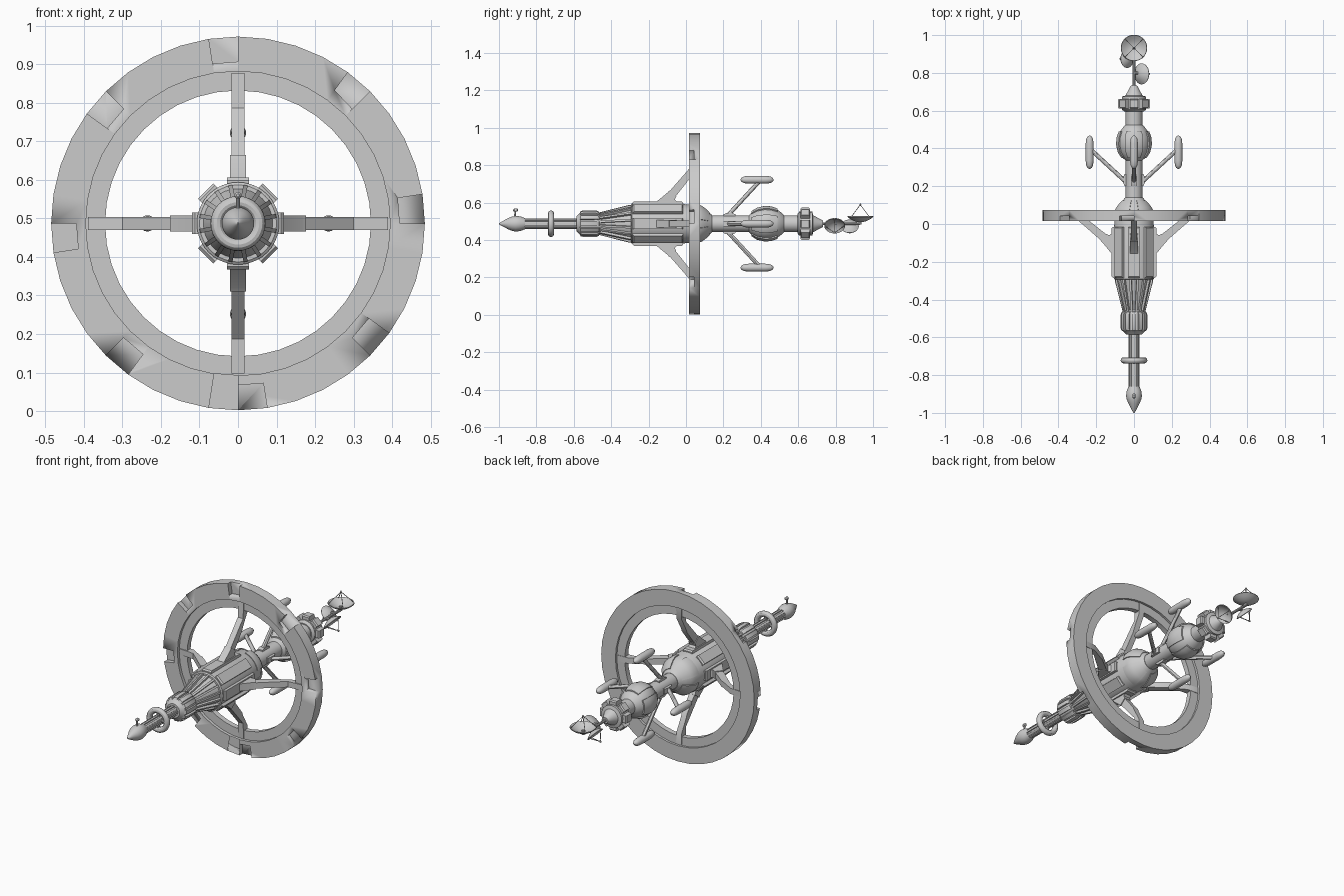
import bpy, bmesh
from math import cos, sin, pi, radians
from mathutils import Vector, Matrix

if "Cube" in bpy.data.objects:
    bpy.data.objects.remove(bpy.data.objects["Cube"])

AXIS = Matrix.Translation((0, 0, 0.487))   # everything is built around the y axis, then raised


def finish(name, bm, angle=30):
    bmesh.ops.remove_doubles(bm, verts=bm.verts, dist=1e-5)
    bmesh.ops.recalc_face_normals(bm, faces=bm.faces)
    bm.transform(AXIS)
    me = bpy.data.meshes.new(name)
    bm.to_mesh(me)
    bm.free()
    ob = bpy.data.objects.new(name, me)
    bpy.context.collection.objects.link(ob)
    bpy.ops.object.select_all(action='DESELECT')
    ob.select_set(True)
    bpy.context.view_layer.objects.active = ob
    bpy.ops.object.shade_smooth_by_angle(angle=radians(angle))
    return ob


def sweep(bm, section, a0, a1, n, M=Matrix()):
    """Turn a closed (y, r) section about the y axis from a0 to a1 degrees."""
    full = abs(a1 - a0) >= 360
    rings = []
    for i in range(n if full else n + 1):
        t = radians(a0 + (a1 - a0) * i / n)
        rings.append([bm.verts.new(M @ Vector((r * cos(t), y, r * sin(t)))) for y, r in section])
    m = len(section)
    for i in range(n):
        a, b = rings[i], rings[(i + 1) % len(rings)]
        for j in range(m):
            k = (j + 1) % m
            if section[j][1] == 0 and section[k][1] == 0:
                continue
            bm.faces.new((a[j], a[k], b[k], b[j]))
    if not full:
        bm.faces.new(rings[0])
        bm.faces.new(rings[-1])


def lathe(name, prof, seg=32, mats=(Matrix(),), closed=False):
    if not closed:
        prof = [(prof[0][0], 0)] + [p for p in prof if p[1] > 0] + [(prof[-1][0], 0)]
    bm = bmesh.new()
    for M in mats:
        sweep(bm, prof, 0, 360, seg, M)
    return finish(name, bm)


def arcs(name, section, spans, n):
    bm = bmesh.new()
    for a0, a1 in spans:
        sweep(bm, section, a0, a1, n)
    return finish(name, bm)


def prisms(name, pts, width, angles):
    """Extrude a (y, r) outline sideways and repeat it round the axis."""
    bm = bmesh.new()
    for a in angles:
        t = radians(a)
        rad, tan = Vector((cos(t), 0, sin(t))), Vector((-sin(t), 0, cos(t))) * width / 2
        l, r = ([bm.verts.new(rad * q + Vector((0, y, 0)) + tan * s) for y, q in pts] for s in (-1, 1))
        bm.faces.new(l)
        bm.faces.new(r)
        for j in range(len(pts)):
            k = (j + 1) % len(pts)
            bm.faces.new((l[j], l[k], r[k], r[j]))
    return finish(name, bm)


def aim(p, d):
    return Matrix.Translation(p) @ Vector((0, 1, 0)).rotation_difference(Vector(d)).to_matrix().to_4x4()


def rods(name, pairs, radius, seg=10):
    bm = bmesh.new()
    for p, q in pairs:
        d = Vector(q) - Vector(p)
        sweep(bm, [(0, 0), (0, radius), (d.length, radius), (d.length, 0)], 0, 360, seg, aim(p, d))
    return finish(name, bm)


def around(n, start=0):
    return [start + 360 * i / n for i in range(n)]


def polar(r, a, y):
    return Vector((r * cos(radians(a)), y, r * sin(radians(a))))


# Habitat ring with eight notches in its front rim
ring = lathe("habitat_ring", [(.015, .395), (.015, .485), (.075, .485), (.075, .395),
                              (.062, .395), (.062, .345), (.032, .345), (.032, .395)], 40, closed=True)
cutter = arcs("notch_cutter", [(0, .42), (0, .52), (.042, .52), (.042, .42)],
              [(a, a + 9) for a in around(8)], 1)
cutter.hide_render = True
cutter.hide_set(True)
cut = ring.modifiers.new("notches", 'BOOLEAN')
cut.operation, cut.solver, cut.object = 'DIFFERENCE', 'EXACT', cutter

# Bent spokes with thicker roots
prisms("spokes", [(-.1, .16), (.022, .30), (.028, .39), (.066, .39), (.062, .325), (.02, .25), (.015, .235),
                  (-.064, .135)], .033, around(4))
prisms("spoke_roots", [(-.165, .1), (-.165, .112), (-.098, .167), (-.09, .177), (-.052, .147), (-.06, .13),
                       (-.035, .1)], .042, around(4))

# Hub drum, rear dome and raised panels
lathe("hub_drum", [(-.295, .1), (-.29, .107), (-.015, .107), (0, .103), (.06, .103), (.085, .092),
                   (.11, .073), (.14, .046)], 40)
prisms("drum_panels", [(-.285, .095), (-.285, .112), (-.278, .119), (-.022, .119), (-.015, .112), (-.015, .095)],
       .056, around(8))
arcs("dome_panels", [(.03, .107), (.065, .107), (.088, .096), (.11, .079), (.125, .064), (.115, .055), (.03, .09)],
     [(a - 32, a + 32) for a in around(4, 45)], 8)

# Ribbed cone and collar ahead of the drum
lathe("front_cone", [(-.46, .048), (-.295, .09)])
prisms("cone_ribs", [(-.465, .045), (-.465, .06), (-.305, .101), (-.292, .1), (-.292, .08)], .011, around(16, 11.25))
lathe("front_collar", [(-.585, .04), (-.575, .05), (-.565, .061), (-.475, .063), (-.455, .055)])
prisms("collar_ribs", [(-.578, .04), (-.563, .067), (-.55, .071), (-.48, .071), (-.465, .064), (-.458, .045)],
       .022, around(12))

# Front boom, guard ring, nose and its small sensor
lathe("front_boom", [(-.87, .024), (-.57, .024)], 24)
prisms("boom_ribs", [(-.865, .015), (-.865, .029), (-.575, .029), (-.575, .015)], .012, around(8))
lathe("guard_ring", [(-.722 + .016 * cos(2 * pi * i / 12), .055 + .016 * sin(2 * pi * i / 12)) for i in range(12)],
      32, closed=True)
rods("guard_ring_struts", [(polar(.01, a, -.722), polar(.055, a, -.722)) for a in around(4)], .009)
lathe("nose", [(-1, .002), (-.99, .009), (-.95, .03), (-.93, .038), (-.91, .042), (-.885, .039), (-.86, .029)])
rods("nose_sensor_stalk", [((0, -.915, .03), (0, -.912, .075))], .005)
lathe("nose_sensor", [(-.012, .004), (-.006, .009), (.008, .009), (.014, .004)], 12, [Matrix.Translation((0, -.912, .073))])

# Rear neck, egg module and its shell panels
lathe("rear_neck", [(.13, .044), (.62, .044)])
prisms("neck_clamps", [(.2, .03), (.2, .05), (.215, .056), (.25, .056), (.265, .05), (.265, .03)], .03, around(4))
egg = [(.335, .042), (.35, .06), (.38, .079), (.42, .088), (.455, .086), (.49, .074), (.515, .055), (.525, .044)]
lathe("egg_module", egg, 32)
shell = [(y, r + .007) for y, r in egg[1:6]]
arcs("egg_panels", shell + [(y, r - .018) for y, r in shell[::-1]], [(a - 31, a + 31) for a in around(4)], 8)

# Four outrigger pods on struts
rods("pod_struts", [(polar(.04, a, .22), polar(.23, a, .395)) for a in around(4)], .011, 12)
pod = [(-.088, .003), (-.083, .011), (-.07, .018), (-.045, .021), (.045, .021), (.07, .018), (.083, .011), (.088, .003)]
lathe("pods", pod, 20, [Matrix.Translation(polar(.235, a, .38)) for a in around(4)])

# Rear flange with blocks, end cone
lathe("rear_flange", [(.595, .05), (.605, .064), (.675, .064), (.68, .045), (.732, .017)])
prisms("flange_blocks", [(.612, .055), (.612, .08), (.618, .086), (.657, .086), (.663, .08), (.663, .055)],
       .042, around(8))

# Antenna boom and three dishes with feed tripods
rods("antenna_boom", [((0, .72, 0), (0, .93, 0)), ((0, .93, -.005), (0, .93, .022)),
                      ((0, .8, 0), (.02, .8, 0)), ((0, .875, 0), (-.02, .875, 0))], .008)
up, right_down, left_down = Vector((0, 0, 1)), Vector((.72, 0, -.69)), Vector((-.72, 0, -.69))
for name, rim, d, R, feed in (("top_dish", (0, .932, .037), up, .07, .065),
                              ("right_dish", (.04, .795, -.01), right_down, .056, .055),
                              ("left_dish", (-.036, .875, -.013), left_down, .049, .05)):
    outer = [(R * .42 * (q * q - 1), R * q) for q in (0, .25, .5, .75, 1)]
    inner = [(y + .004, r * .97) for y, r in outer[::-1]]
    M = aim(rim, d)
    lathe(name, outer + inner, 28, [M], closed=True)
    tip = M @ Vector((0, feed, 0))
    rods(name + "_feed_legs", [(M @ polar(R * .97, a, 0), tip) for a in around(4, 45)], .0018, 6)
    lathe(name + "_feed", [(-.008, .003), (0, .006), (.005, .003)], 10, [aim(tip, d)])
